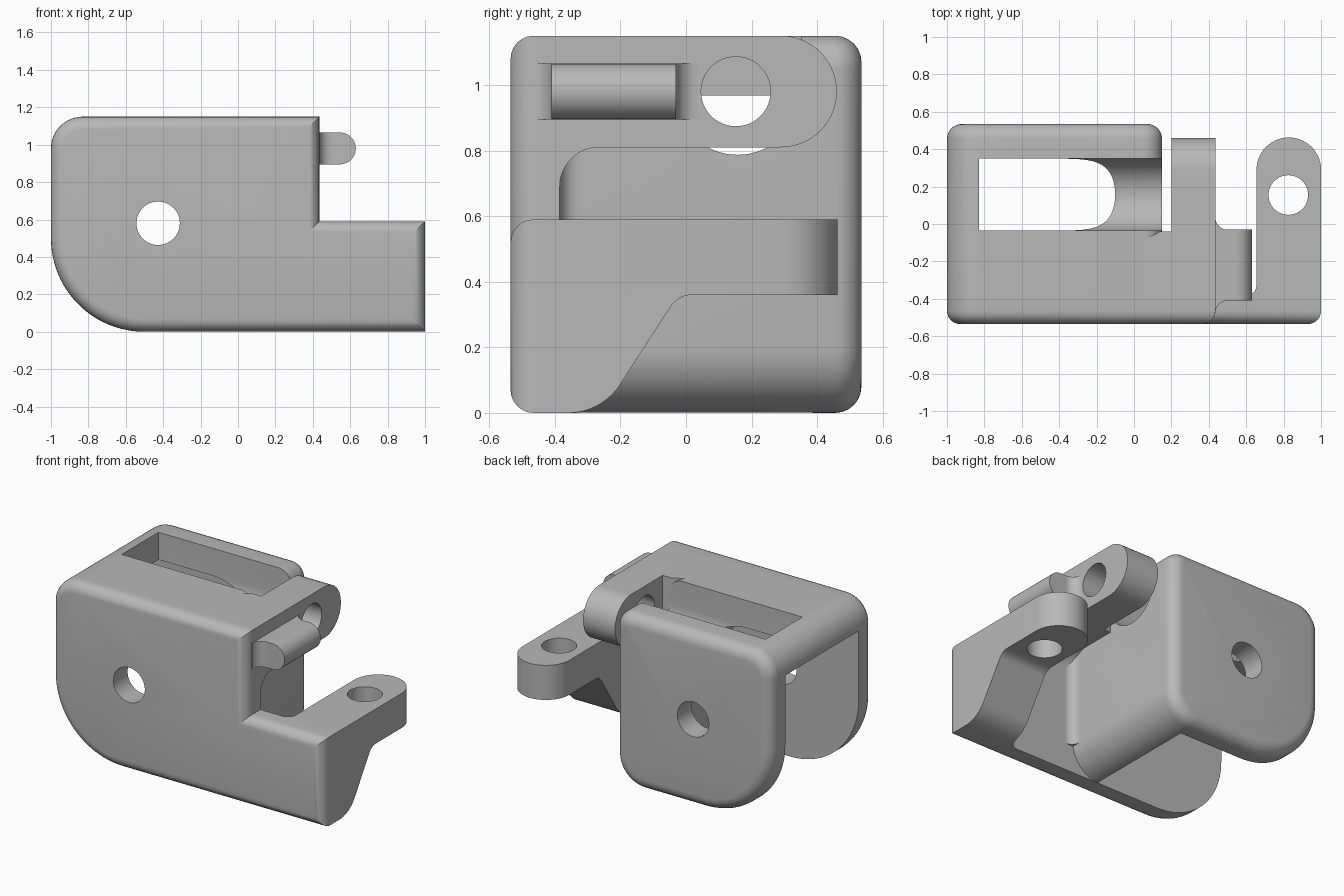
import bpy, bmesh
from math import sin, cos, radians

cube = bpy.data.objects.get("Cube")
if cube:
    bpy.data.objects.remove(cube, do_unlink=True)

grey = bpy.data.materials.new("plain grey")
grey.use_nodes = True
color = (0.48, 0.48, 0.48, 1)
grey.diffuse_color = color
grey.node_tree.nodes["Principled BSDF"].inputs["Base Color"].default_value = color


def arc(cx, cy, r, a0, a1, n=14):
    """Points of a circular arc, angles in degrees."""
    angles = [radians(a0 + (a1 - a0) * i / n) for i in range(n + 1)]
    return [(cx + r * cos(a), cy + r * sin(a)) for a in angles]


def circle(cx, cy, r):
    return arc(cx, cy, r, 0, 360, 48)[:-1]


def prism(name, profile, axis, start, end, bevel=0.0):
    """Extrude a profile along an axis; optionally round the edges at 'end'."""
    place = {"x": lambda u, v, t: (t, u, v),
             "y": lambda u, v, t: (u, t, v),
             "z": lambda u, v, t: (u, v, t)}[axis]
    bm = bmesh.new()
    near = [bm.verts.new(place(u, v, start)) for u, v in profile]
    far = [bm.verts.new(place(u, v, end)) for u, v in profile]
    bm.faces.new(near)
    cap = bm.faces.new(far)
    n = len(profile)
    for i in range(n):
        j = (i + 1) % n
        bm.faces.new((near[i], near[j], far[j], far[i]))
    bmesh.ops.recalc_face_normals(bm, faces=bm.faces)
    if bevel:
        bmesh.ops.bevel(bm, geom=list(cap.edges), offset=bevel, segments=6,
                        profile=0.5, affect="EDGES", clamp_overlap=False)
    mesh = bpy.data.meshes.new(name)
    bm.to_mesh(mesh)
    bm.free()
    mesh.materials.append(grey)
    obj = bpy.data.objects.new(name, mesh)
    bpy.context.collection.objects.link(obj)
    return obj


def cut(obj, *cutters):
    bpy.context.view_layer.objects.active = obj
    for cutter in cutters:
        mod = obj.modifiers.new("cut", "BOOLEAN")
        mod.operation = "DIFFERENCE"
        mod.solver = "EXACT"
        mod.object = cutter
        bpy.ops.object.modifier_apply(modifier=mod.name)


def corner_fillet(name, x, side, r, z0, z1):
    """Concave blend between the front plate and a wall at x."""
    curve = arc(x + side * r, inner + r, r, 270, 270 - side * 90, 8)
    return prism(name, [(x, inner - 0.02), (x + side * r, inner - 0.02)] + curve,
                 "z", z0, z1)


front, back, inner, top = -0.535, 0.535, -0.385, 1.15
step_x, wall_x = 0.435, 0.15
left_side = arc(-0.83, top - 0.17, 0.17, 90, 180) + arc(-0.5, 0.5, 0.5, 180, 270, 24)

# Stepped front plate
front_plate = prism("front_plate", left_side + [(1, 0), (1, 0.59), (step_x, 0.59),
                    (step_x, top)], "y", inner, front, 0.07)

# Main housing with back plate, roof and end wall
housing = prism("housing", left_side + arc(-0.05, 0.2, 0.2, 270, 360)
                + arc(0.05, top - 0.1, 0.1, 0, 90), "y", -0.44, back, 0.08)

# Bridge joining the roof to the upper lug
bridge = prism("roof_bridge", [(-0.2, -0.44), (-0.2, -0.22), (0.14, -0.04),
               (0.25, -0.04), (step_x, -0.04), (step_x, -0.44)], "z", 0.81, top)

# Upper lug with rounded end and blended root
upper_lug = prism("upper_lug", [(-0.44, top), (-0.44, 0.69)]
                  + arc(-0.265, 0.69, 0.12, 180, 90)
                  + arc(0.29, 0.98, 0.17, -90, 90, 28), "x", 0.2, step_x)
lug_root = prism("lug_root", [(-0.44, 0.85), (-0.44, 0.69)]
                 + arc(-0.265, 0.69, 0.12, 180, 90) + [(-0.265, 0.85)],
                 "x", 0.1, 0.25)

# Lower lug and its gusset
lower_lug = prism("lower_lug", [(0.655, -0.42), (1, -0.42)]
                  + arc(0.8275, 0.29, 0.1725, 0, 180, 28), "z", 0.36, 0.59)
gusset = prism("lower_gusset", [(-0.42, 0.59), (-0.42, 0)]
               + arc(-0.36, 0.19, 0.19, -90, -31)
               + arc(0.02, 0.28, 0.08, 149, 90, 8) + [(0.02, 0.59)],
               "x", 0.655, 1)

# Rounded nub beside the upper lug
nub = prism("side_nub", [(0.42, 0.895)] + arc(0.545, 0.98, 0.085, -90, 90, 20)
            + [(0.42, 1.065)], "y", -0.41, -0.03)
nub_base = prism("nub_base", [(0.42, -0.475)] + arc(0.5, -0.475, 0.065, 180, 90, 8)
                 + arc(0.5, 0.035, 0.065, 270, 180, 8) + [(0.42, 0.035)],
                 "z", 0.895, 1.065)

# Blends at the inside of the front plate
wall_fillet = corner_fillet("wall_fillet", wall_x, 1, 0.06, 0.18, 0.8)
gusset_fillet = corner_fillet("gusset_fillet", 0.655, -1, 0.06, 0, 0.59)

parts = [front_plate, housing, bridge, upper_lug, lug_root, lower_lug, gusset,
         nub, nub_base, wall_fillet, gusset_fillet]

# Cutters: pocket, roof channel and pin holes
pocket = prism("pocket_cutter", [(-1.2, -0.2), (-0.04, -0.2)]
               + arc(-0.43, 0.578, 0.39, 0, 90, 28) + [(-1.2, 0.968)],
               "y", inner, -inner)
channel = prism("channel_cutter", arc(0.157, 0.98, 0.193, 180, 360, 32)
                + [(0.35, 1.3), (-0.036, 1.3)], "x", -0.83, 0.3)
pin_hole = prism("pin_hole_cutter", circle(-0.427, 0.58, 0.116), "y", -0.8, 0.8)
upper_hole = prism("upper_hole_cutter", circle(0.152, 0.98, 0.106), "x", 0.17, 0.6)
lower_hole = prism("lower_hole_cutter", circle(0.825, 0.155, 0.106), "z", 0.2, 0.8)

cut(housing, pocket, channel, pin_hole)
cut(front_plate, pin_hole)
cut(bridge, pocket)
cut(upper_lug, upper_hole)
cut(lower_lug, lower_hole)
for cutter in (pocket, channel, pin_hole, upper_hole, lower_hole):
    bpy.data.objects.remove(cutter, do_unlink=True)

# Smooth rounded surfaces, crisp corners
bpy.ops.object.select_all(action="DESELECT")
for part in parts:
    part.select_set(True)
bpy.context.view_layer.objects.active = housing
bpy.ops.object.shade_smooth_by_angle(angle=radians(30))
